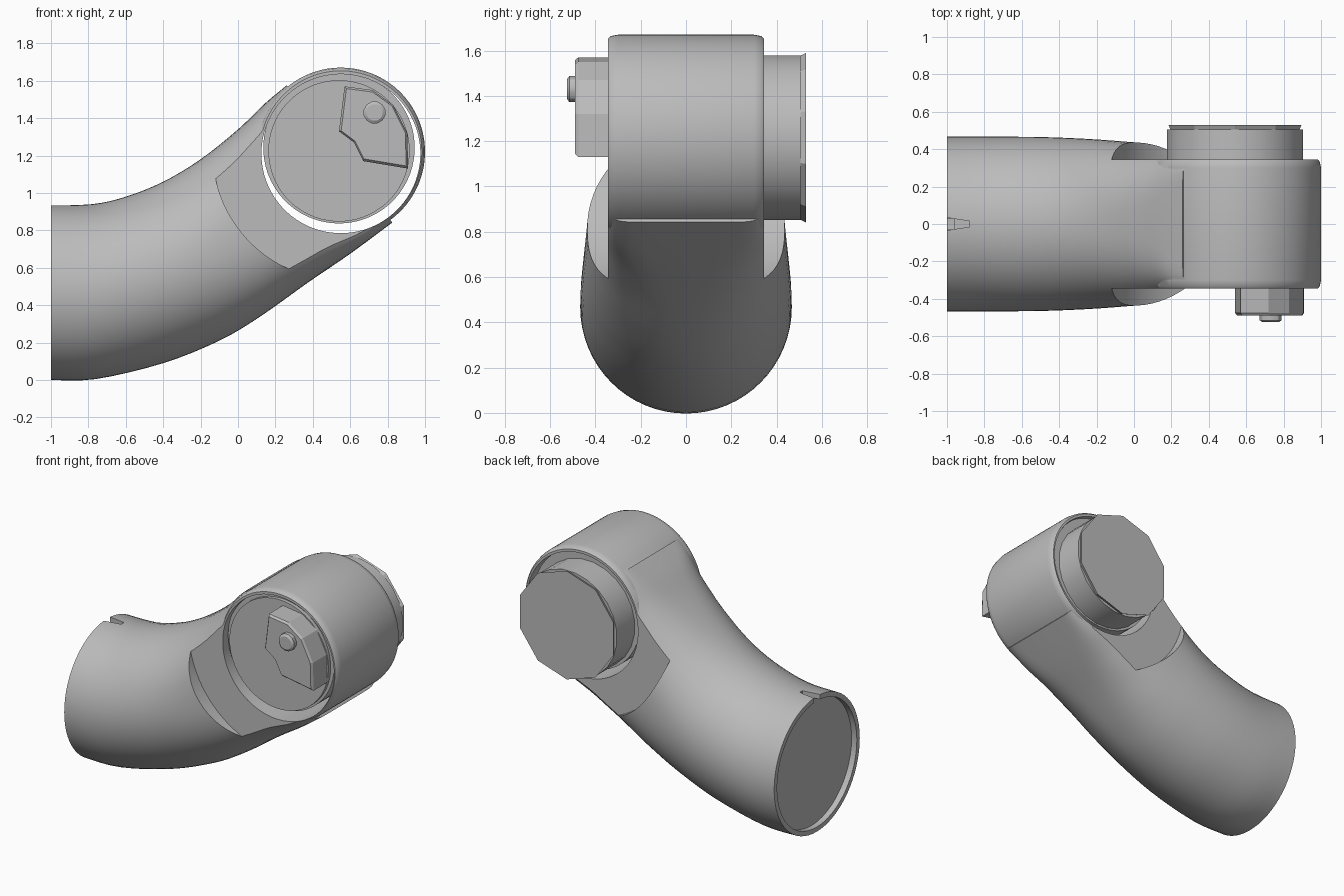
import bpy, bmesh, math
from mathutils import Vector

cube = bpy.data.objects.get("Cube")
if cube:
    bpy.data.objects.remove(cube, do_unlink=True)

grey = bpy.data.materials.new("plain_grey")
grey.use_nodes = True
colour = (0.5, 0.5, 0.5, 1)
grey.diffuse_color = colour
grey.node_tree.nodes["Principled BSDF"].inputs["Base Color"].default_value = colour


def loft(name, rings):
    """Skin a closed solid over a list of equal-sized point rings."""
    bm = bmesh.new()
    loops = [[bm.verts.new(p) for p in ring] for ring in rings]
    n = len(loops[0])
    for a, b in zip(loops, loops[1:]):
        for i in range(n):
            j = (i + 1) % n
            bm.faces.new((a[i], a[j], b[j], b[i]))
    bm.faces.new(loops[0])
    bm.faces.new(loops[-1])
    bmesh.ops.recalc_face_normals(bm, faces=bm.faces)
    mesh = bpy.data.meshes.new(name)
    bm.to_mesh(mesh)
    bm.free()
    mesh.materials.append(grey)
    obj = bpy.data.objects.new(name, mesh)
    bpy.context.collection.objects.link(obj)
    return obj


def turned(name, x, z, profile, sides=64):
    """Solid of revolution about a y-axis through (x, z); profile is (radius, y)."""
    turns = [2 * math.pi * (i + 0.5) / sides for i in range(sides)]
    return loft(name, [[(x + r * math.cos(t), y, z + r * math.sin(t)) for t in turns]
                       for r, y in profile])


def activate(obj):
    bpy.ops.object.select_all(action='DESELECT')
    obj.select_set(True)
    bpy.context.view_layer.objects.active = obj


def combine(target, other, operation):
    activate(target)
    mod = target.modifiers.new(operation.lower(), 'BOOLEAN')
    mod.operation = operation
    mod.solver = 'EXACT'
    mod.object = other
    bpy.ops.object.modifier_apply(modifier=mod.name)
    bpy.data.objects.remove(other, do_unlink=True)


def smooth(obj, degrees=30):
    activate(obj)
    bpy.ops.object.shade_smooth_by_angle(angle=math.radians(degrees))


# Bent pipe: top x, top z, bottom x, bottom z, half width, squareness
stations = [
    (-1.00, 0.935, -1.00, 0.0, 0.467, 2),
    (-0.78, 0.94, -0.76, 0.005, 0.467, 2),
    (-0.60, 0.98, -0.40, 0.09, 0.465, 2),
    (-0.40, 1.06, -0.10, 0.21, 0.455, 2.05),
    (-0.20, 1.18, 0.12, 0.34, 0.44, 2.3),
    (0.00, 1.34, 0.38, 0.525, 0.42, 2.9),
    (0.14, 1.475, 0.60, 0.675, 0.39, 4.5),
    (0.26, 1.575, 0.825, 0.842, 0.355, 10),
]


def between(a, b, c, d, t):
    return 0.5 * (2 * b + (c - a) * t + (2 * a - 5 * b + 4 * c - d) * t * t
                  + (3 * b - a - 3 * c + d) * t ** 3)


def section(tx, tz, bx, bz, width, power):
    top, bottom = Vector((tx, 0, tz)), Vector((bx, 0, bz))
    centre, half = (top + bottom) / 2, (top - bottom) / 2
    ring = []
    for i in range(64):
        c, s = math.cos(math.tau * i / 64), math.sin(math.tau * i / 64)
        up = math.copysign(abs(c) ** (2 / power), c)
        side = math.copysign(abs(s) ** (2 / power), s)
        ring.append(centre + half * up + Vector((0, width * side, 0)))
    return ring


padded = [stations[0]] + stations + [stations[-1]]
rings = [section(*[between(*q, step / 4) for q in zip(*padded[i:i + 4])])
         for i in range(len(stations) - 1) for step in range(4)]
rings.append(section(*stations[-1]))
body = loft("pipe_body", rings)

# Round head at the upper end
hx, hz = 0.55, 1.22
edge = [(0.432, -0.346), (0.444, -0.332), (0.45, -0.30)]
head = turned("head", hx, hz, edge + [(r, -y) for r, y in reversed(edge)], 96)
combine(body, head, 'UNION')

# Flat cheeks on both sides, then the bore through the head
for side in (-1, 1):
    cheek = turned("cheek_cutter", hx, hz, [(0.685, side * 0.345), (0.685, side * 0.8)], 96)
    combine(body, cheek, 'DIFFERENCE')
combine(body, turned("bore_cutter", hx, 1.21, [(0.425, -0.9), (0.425, 0.9)], 80), 'DIFFERENCE')

# Shallow recess in the open pipe end
turns = [math.tau * i / 48 for i in range(48)]
recess = loft("recess_cutter", [[(x, 0.435 * math.cos(t), 0.467 + 0.435 * math.sin(t))
                                 for t in turns] for x in (-1.1, -0.96)])
combine(body, recess, 'DIFFERENCE')

# Small nick in the upper rim
nick = loft("nick_cutter", [[(x, -w, 0.9), (x, w, 0.9), (x, w, 1), (x, -w, 1)]
                            for x, w in ((-1.1, 0.05), (-0.88, 0.015))])
combine(body, nick, 'DIFFERENCE')
smooth(body)

# Core inside the bore, with its face, collar and rear barrel
cx = 0.54
smooth(turned("core_collar", cx, 1.242, [(0.405, -0.30), (0.405, 0.31)]))
smooth(turned("front_disc", cx, 1.225, [(0.378, -0.325), (0.378, -0.28)]))
smooth(turned("centre_mark", 0.53, 1.21, [(0.09, -0.329), (0.09, -0.324)], 24))
smooth(turned("rear_barrel", cx, 1.215, [(0.367, 0.28), (0.367, 0.505)], 24))
turned("rear_cap", cx, 1.215, [(0.36, 0.50), (0.374, 0.53)], 10)

# Fan-shaped grip block and its peg
fan = [(0.57, 1.57), (0.54, 1.33), (0.62, 1.27), (0.67, 1.17), (0.91, 1.13),
       (0.905, 1.32), (0.83, 1.47), (0.72, 1.55)]
grip = []
for y, scale in ((-0.31, 1), (-0.475, 1), (-0.49, 0.94)):
    grip.append([(0.73 + (x - 0.73) * scale, y, 1.37 + (z - 1.37) * scale) for x, z in fan])
loft("grip_block", grip)
smooth(turned("grip_peg", 0.73, 1.43, [(0.06, -0.48), (0.06, -0.515), (0.045, -0.525)], 12))
